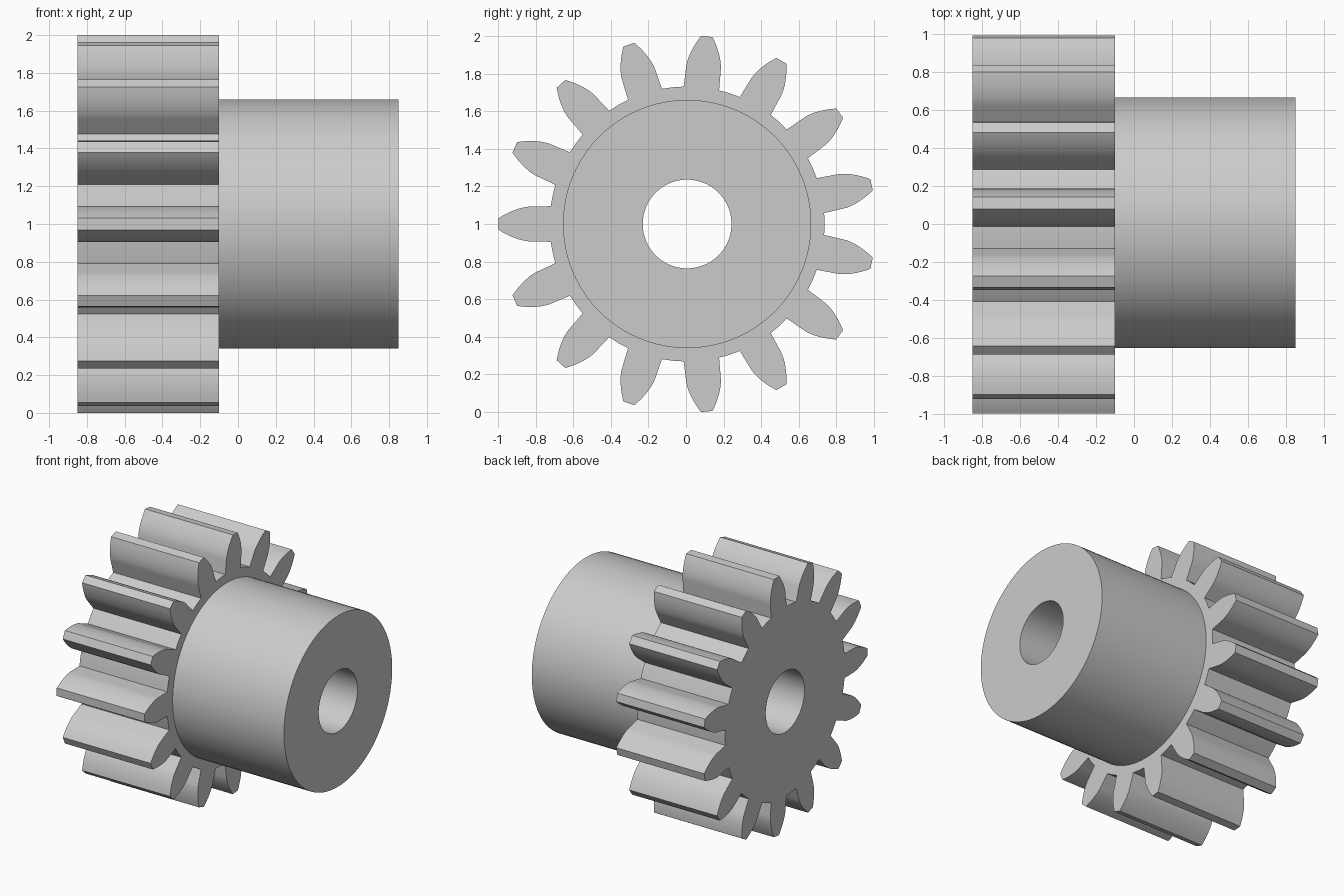
import bpy, bmesh
from math import sin, cos, tan, acos, pi, radians

cube = bpy.data.objects.get("Cube")
if cube:
    bpy.data.objects.remove(cube, do_unlink=True)

CENTER_Y, CENTER_Z = 0.006, 1.0
TEETH = 15
TIP_R, BASE_R, ROOT_R = 1.003, 0.832, 0.731
HUB_R, BORE_R = 0.66, 0.236
LEFT, STEP, RIGHT = -0.85, -0.10, 0.85

steel = bpy.data.materials.new("plain grey")
steel.use_nodes = True
GREY = (0.6, 0.6, 0.6, 1)
steel.diffuse_color = GREY
steel.node_tree.nodes["Principled BSDF"].inputs["Base Color"].default_value = GREY


def circle(radius, count=96):
    return [(radius, 2 * pi * i / count) for i in range(count)]


def gear_outline():
    # Half of one tooth: root corner, then an involute flank up to the tip
    base_half = radians(6.38)
    flank = [(ROOT_R, radians(7.45))]
    steps = 10
    for i in range(steps + 1):
        r = BASE_R + (TIP_R - BASE_R) * i / steps
        a = acos(BASE_R / r)
        flank.append((r, base_half - (tan(a) - a)))
    pitch = 2 * pi / TEETH
    outline = []
    for t in range(TEETH):
        mid = pi + t * pitch
        outline += [(r, mid - a) for r, a in flank]
        outline += [(r, mid + a) for r, a in reversed(flank)]
        outline.append((ROOT_R, mid + pitch / 2))
    return outline


def bored_solid(name, outline, x0, x1):
    # Fill the profile around the bore, then extrude it along x
    bm = bmesh.new()
    edges = []
    for loop in (outline, circle(BORE_R)):
        verts = [bm.verts.new((x0, CENTER_Y + r * cos(a), CENTER_Z + r * sin(a)))
                 for r, a in loop]
        edges += [bm.edges.new((v, verts[i - 1])) for i, v in enumerate(verts)]
    bmesh.ops.triangle_fill(bm, edges=edges, use_beauty=True)
    result = bmesh.ops.extrude_face_region(bm, geom=bm.faces[:], use_keep_orig=True)
    moved = [g for g in result["geom"] if isinstance(g, bmesh.types.BMVert)]
    bmesh.ops.translate(bm, verts=moved, vec=(x1 - x0, 0, 0))
    bmesh.ops.recalc_face_normals(bm, faces=bm.faces[:])
    mesh = bpy.data.meshes.new(name)
    bm.to_mesh(mesh)
    bm.free()
    mesh.materials.append(steel)
    obj = bpy.data.objects.new(name, mesh)
    bpy.context.collection.objects.link(obj)
    bpy.ops.object.select_all(action="DESELECT")
    obj.select_set(True)
    bpy.context.view_layer.objects.active = obj
    bpy.ops.object.shade_smooth_by_angle(angle=radians(20))
    return obj


# Toothed wheel and the plain hub beside it
bored_solid("toothed_wheel", gear_outline(), LEFT, STEP)
bored_solid("hub", circle(HUB_R), STEP, RIGHT)
